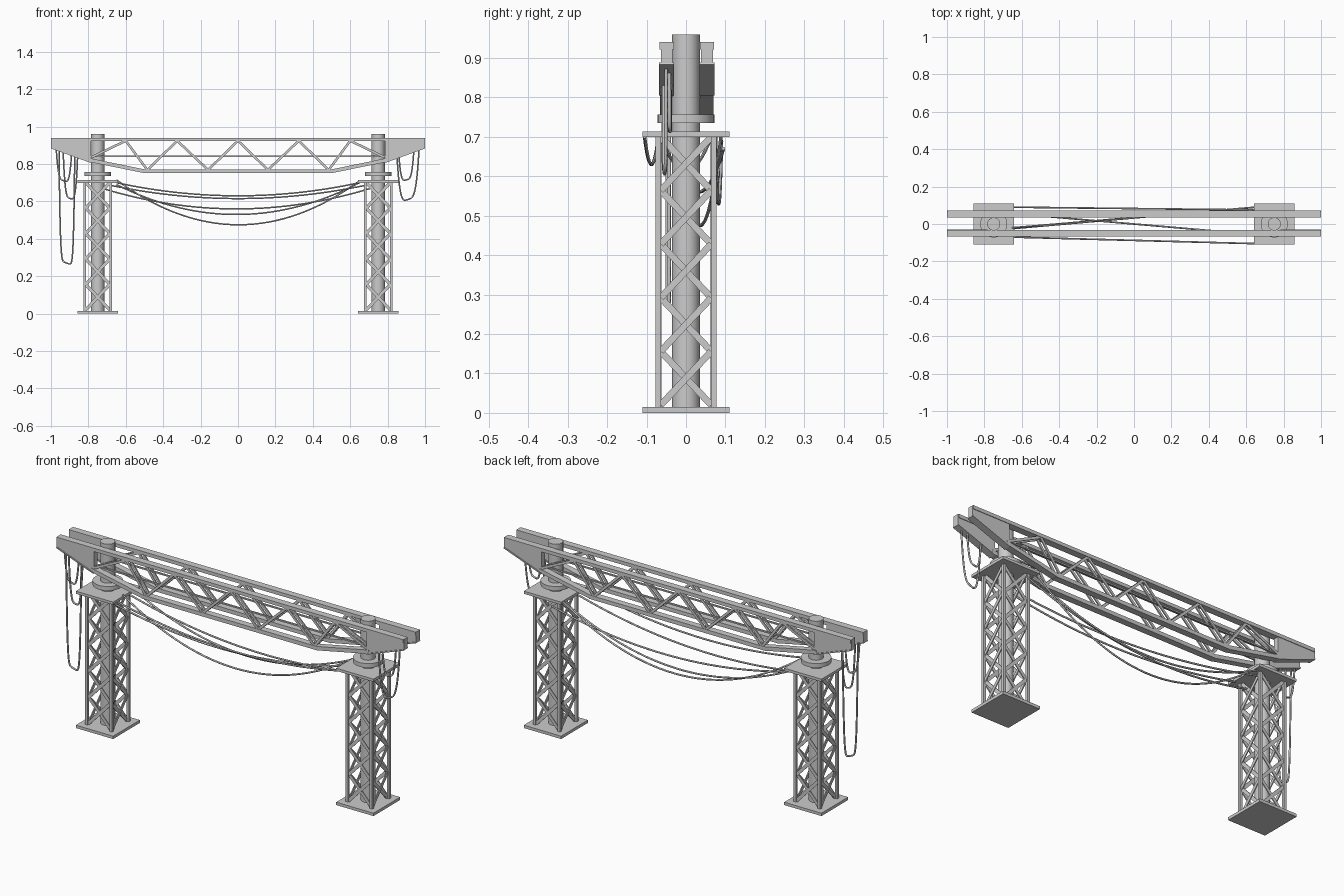
import bpy
from math import pi
from mathutils import Vector, Matrix

if "Cube" in bpy.data.objects:
    bpy.data.objects.remove(bpy.data.objects["Cube"])


def mesh_obj(name, verts, faces):
    me = bpy.data.meshes.new(name)
    me.from_pydata(verts, [], faces)
    me.update()
    ob = bpy.data.objects.new(name, me)
    bpy.context.collection.objects.link(ob)
    return ob


BOX = [(0, 1, 3, 2), (4, 6, 7, 5), (0, 4, 5, 1), (2, 3, 7, 6), (0, 2, 6, 4), (1, 5, 7, 3)]


def box(name, c, s):
    v = [(c[0] + i * s[0] / 2, c[1] + j * s[1] / 2, c[2] + k * s[2] / 2)
         for i in (-1, 1) for j in (-1, 1) for k in (-1, 1)]
    return mesh_obj(name, v, BOX)


def bar(name, a, b, side, width, thick):
    """Flat bar from a to b; thickness runs along the side vector."""
    a, b, n = Vector(a), Vector(b), Vector(side)
    w = (b - a).normalized().cross(n)
    v = [p + w * (j * width / 2) + n * (k * thick / 2)
         for p in (a, b) for j in (-1, 1) for k in (-1, 1)]
    return mesh_obj(name, v, BOX)


def prism(name, pts, y, depth):
    """Profile in x-z extruded along y."""
    n = len(pts)
    v = [(x, y + s * depth / 2, z) for s in (-1, 1) for x, z in pts]
    f = [tuple(range(n)), tuple(range(2 * n - 1, n - 1, -1))]
    f += [(i, i + n, (i + 1) % n + n, (i + 1) % n) for i in range(n)]
    return mesh_obj(name, v, f)


def cylinder(name, x, r, z0, z1):
    bpy.ops.mesh.primitive_cylinder_add(vertices=40, radius=r, depth=z1 - z0,
                                        location=(x, 0, (z0 + z1) / 2))
    bpy.context.object.name = name
    bpy.ops.object.shade_smooth_by_angle()


def cable(name, a, b, low, power=2.0):
    """Sagging cable: power 2 is a parabola, higher gives a U-shaped loop."""
    cu = bpy.data.curves.new(name, 'CURVE')
    cu.dimensions = '3D'
    cu.bevel_depth = 0.0045
    cu.bevel_resolution = 1
    cu.use_fill_caps = True
    sp = cu.splines.new('POLY')
    n = 32
    sp.points.add(n)
    a, b = Vector(a), Vector(b)
    for i in range(n + 1):
        u = i / n * 2 - 1
        if power > 2:                      # crowd samples at the steep ends
            u = (abs(u) ** 0.5) * (1 if u > 0 else -1)
        p = a.lerp(b, (u + 1) / 2)
        p.z -= ((a.z + b.z) / 2 - low) * (1 - abs(u) ** power)
        sp.points[i].co = (*p, 1)
    ob = bpy.data.objects.new(name, cu)
    bpy.context.collection.objects.link(ob)


# Lattice towers
for tx in (-0.75, 0.75):
    box("base_plate", (tx, 0, 0.0075), (0.215, 0.22, 0.015))
    box("cap_plate", (tx, 0, 0.706), (0.215, 0.22, 0.014))
    cylinder("column", tx, 0.035, 0.002, 0.96)
    cylinder("collar", tx, 0.072, 0.735, 0.757)
    for sx in (-1, 1):
        for sy in (-1, 1):
            box("tower_leg", (tx + sx * 0.07, sy * 0.07, 0.357), (0.014, 0.014, 0.69))
    # crossed bracing on the four faces
    cells, z0, z1 = 5, 0.02, 0.70
    h = (z1 - z0) / cells
    for q in range(4):
        rot = Matrix.Rotation(q * pi / 2, 3, 'Z')
        n = rot @ Vector((0, -1, 0))
        for c in range(cells):
            for s in (-1, 1):
                off = 0.067 + s * 0.002
                a = rot @ Vector((-s * 0.064, -off, z0 + c * h))
                b = rot @ Vector((s * 0.064, -off, z0 + (c + 1) * h))
                t = Vector((tx, 0, 0))
                bar("tower_brace", a + t, b + t, n, 0.017, 0.005)

# Twin trusses
for y in (-0.049, 0.053):
    box("top_chord", (0, y, 0.931), (1.996, 0.036, 0.018))
    box("bottom_chord", (0, y, 0.761), (1.02, 0.034, 0.02))
    box("middle_rail", (0, y, 0.842), (1.56, 0.008, 0.007))
    for s in (-1, 1):
        prism("end_gusset", [(s * 1.0, 0.94), (s * 1.0, 0.887), (s * 0.785, 0.806),
                             (s * 0.785, 0.94)], y, 0.03)
        bar("gusset_flange", (s * 1.0, y, 0.886), (s * 0.785, y, 0.808), (0, 1, 0), 0.006, 0.038)
        bar("sloped_chord", (s * 0.80, y, 0.822), (s * 0.50, y, 0.761), (0, 1, 0), 0.02, 0.034)
        # zigzag web, one lattice on each face of the chord
        web = [(0.785, 0.835), (0.60, 0.924), (0.485, 0.768), (0.325, 0.924),
               (0.16, 0.768), (0.0, 0.924)]
        for p, q in zip(web, web[1:]):
            for o in (-0.012, 0.012):
                bar("truss_web", (s * p[0], y + o, p[1]), (s * q[0], y + o, q[1]),
                    (0, 1, 0), 0.013, 0.006)

# Cables slung between the towers
cable("span_cable", (-0.65, -0.07, 0.70), (0.65, -0.105, 0.70), 0.63)
cable("span_cable", (-0.65, 0.09, 0.69), (0.67, 0.075, 0.71), 0.53)
cable("span_cable", (-0.65, -0.02, 0.715), (0.65, 0.09, 0.71), 0.475)
cable("span_cable", (-0.71, -0.03, 0.665), (0.71, 0.095, 0.67), 0.56)
cable("span_cable", (-0.70, 0.06, 0.69), (0.70, -0.06, 0.69), 0.615)

# Loops hanging from the front truss ends
cable("hanging_loop", (-0.957, -0.048, 0.88), (-0.873, -0.042, 0.85), 0.27, 7)
cable("hanging_loop", (-0.935, -0.058, 0.87), (-0.857, -0.054, 0.85), 0.615, 4)
cable("hanging_loop", (-0.972, -0.04, 0.88), (-0.89, -0.038, 0.85), 0.71, 4)
cable("hanging_loop", (0.85, -0.057, 0.84), (0.968, -0.05, 0.88), 0.61, 4)
cable("hanging_loop", (0.86, -0.04, 0.85), (0.94, -0.042, 0.87), 0.715, 4)
